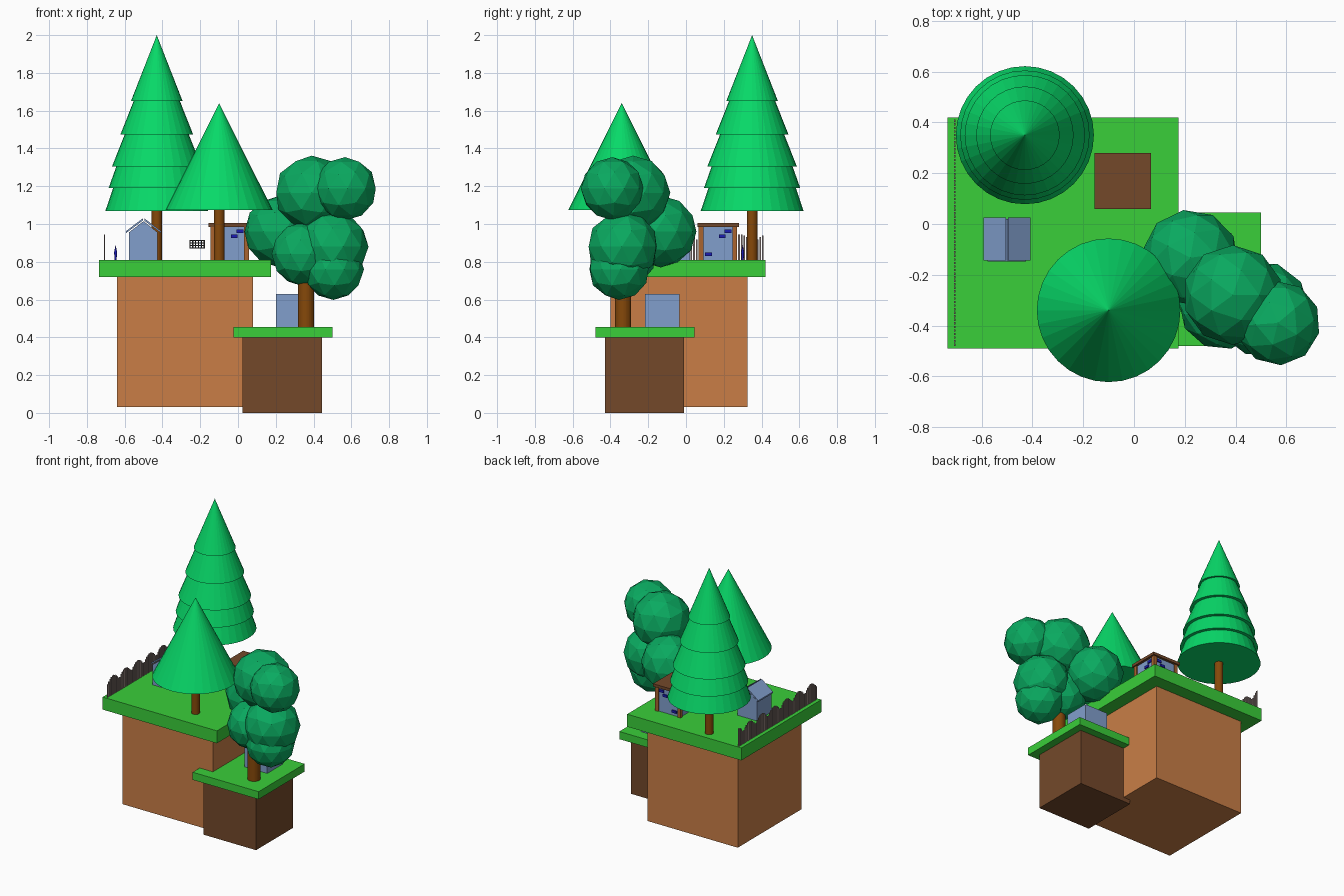
import bpy, math
from mathutils import Vector

if "Cube" in bpy.data.objects:
    bpy.data.objects.remove(bpy.data.objects["Cube"])


def material(name, hex_color):
    rgb = [(int(hex_color[i:i + 2], 16) / 255) ** 2.2 for i in (0, 2, 4)]
    m = bpy.data.materials.new(name)
    m.diffuse_color = (*rgb, 1)
    m.use_nodes = True
    m.node_tree.nodes["Principled BSDF"].inputs["Base Color"].default_value = m.diffuse_color
    return m


CLAY = material("clay", "C87D48")
SOIL = material("soil", "734A2E")
GRASS = material("grass", "3CCD3C")
LEAF = material("leaf", "10D868")
BALL = material("round_leaf", "12A860")
BARK = material("bark", "854A12")
BLUE = material("pale_blue", "809DCB")
NAVY = material("navy", "2020B0")
POST = material("post", "A86432")
PICKET = material("picket", "8C7C78")
DARK = material("dark", "2A2A2A")


def mesh_object(name, verts, faces, mat):
    me = bpy.data.meshes.new(name)
    me.from_pydata(verts, [], faces)
    ob = bpy.data.objects.new(name, me)
    bpy.context.collection.objects.link(ob)
    me.materials.append(mat)
    return ob


def box(name, x, y, z, mat):
    verts = [(a, b, c) for a in x for b in y for c in z]
    faces = [(0, 1, 3, 2), (4, 6, 7, 5), (0, 4, 5, 1),
             (2, 3, 7, 6), (0, 2, 6, 4), (1, 5, 7, 3)]
    return mesh_object(name, verts, faces, mat)


def cone(name, x, y, z0, z1, r0, r1, mat):
    bpy.ops.mesh.primitive_cone_add(vertices=32, radius1=r0, radius2=r1,
                                    depth=z1 - z0, location=(x, y, (z0 + z1) / 2))
    ob = bpy.context.object
    ob.name = name
    ob.data.materials.append(mat)
    return ob


def prism(name, profile, y0, y1, mat):
    n = len(profile)
    verts = [(x, y0, z) for x, z in profile] + [(x, y1, z) for x, z in profile]
    faces = [tuple(range(n)), tuple(range(2 * n - 1, n - 1, -1))]
    faces += [(i, i + n, (i + 1) % n + n, (i + 1) % n) for i in range(n)]
    return mesh_object(name, verts, faces, mat)


# Two stepped land blocks with overhanging grass
box("large_earth", (-0.64, 0.08), (-0.40, 0.325), (0.03, 0.72), CLAY)
box("large_grass", (-0.735, 0.175), (-0.49, 0.42), (0.72, 0.81), GRASS)
box("small_earth", (0.025, 0.445), (-0.43, -0.01), (0, 0.40), SOIL)
box("small_grass", (-0.025, 0.50), (-0.48, 0.045), (0.40, 0.455), GRASS)

# Tall pine with five overlapping tiers
cone("tall_pine_trunk", -0.43, 0.35, 0.81, 1.10, 0.028, 0.028, BARK)
for i, (z, r, top) in enumerate([(1.07, 0.272, 1.88), (1.19, 0.255, 1.91),
                                 (1.305, 0.237, 1.90), (1.475, 0.192, 1.96),
                                 (1.65, 0.137, 2.0)]):
    cone(f"tall_pine_tier_{i + 1}", -0.43, 0.35, z, top, r, 0, LEAF)

# Short pine
cone("short_pine_trunk", -0.10, -0.34, 0.81, 1.10, 0.028, 0.028, BARK)
cone("short_pine_crown", -0.10, -0.34, 1.075, 1.64, 0.283, 0, LEAF)

# Round tree with faceted leaf balls
cone("round_tree_trunk", 0.36, -0.333, 0.455, 0.90, 0.043, 0.043, BARK)
for i, (x, y, z, r) in enumerate([(0.39, -0.28, 1.165, 0.197), (0.567, -0.39, 1.187, 0.167),
                                  (0.222, -0.133, 0.96, 0.190), (0.347, -0.325, 0.84, 0.170),
                                  (0.503, -0.335, 0.88, 0.188), (0.505, -0.355, 0.76, 0.162)]):
    bpy.ops.mesh.primitive_ico_sphere_add(subdivisions=2, radius=r, location=(x, y, z),
                                          rotation=(0, 0, i * 0.7))
    ob = bpy.context.object
    ob.name = f"leaf_ball_{i + 1}"
    ob.data.materials.append(BALL)

# Gabled hut with two roof slabs
prism("hut_body", [(-0.578, 0.81), (-0.425, 0.81), (-0.425, 0.955), (-0.50, 1.015),
                   (-0.578, 0.955)], -0.148, 0.02, BLUE)
for name, s in (("hut_roof_left", -1), ("hut_roof_right", 1)):
    prism(name, [(-0.50 + s * dx, z) for dx, z in
                 ((0.093, 0.952), (0.093, 0.962), (0.004, 1.03), (0.004, 1.018))],
          -0.143, 0.025, BLUE)

# Flat-roofed cabin with corner posts and small windows on every side
X0, X1, Y0, Y1 = -0.145, 0.057, 0.067, 0.27
box("cabin_walls", (X0 + 0.008, X1 - 0.008), (Y0 + 0.008, Y1 - 0.008), (0.81, 0.985), BLUE)
box("cabin_roof", (-0.155, 0.067), (0.06, 0.28), (0.985, 1.005), SOIL)
for i, x in enumerate((X0, X1 - 0.025)):
    for j, y in enumerate((Y0, Y1 - 0.025)):
        box(f"cabin_post_{i}{j}", (x, x + 0.025), (y, y + 0.025), (0.81, 0.985), POST)
for i, (u, z) in enumerate([(0.155, 0.962), (0.125, 0.935), (0.052, 0.84)]):
    for side, y in (("front", Y0), ("back", Y1 - 0.01)):
        box(f"cabin_window_{side}_{i}", (X0 + u - 0.018, X0 + u + 0.018), (y, y + 0.01),
            (z - 0.009, z + 0.009), NAVY)
    for side, x in (("left", X0), ("right", X1 - 0.01)):
        box(f"cabin_window_{side}_{i}", (x, x + 0.01), (Y0 + u - 0.018, Y0 + u + 0.018),
            (z - 0.009, z + 0.009), NAVY)

# Blue shed on the lower step
box("lower_shed", (0.202, 0.385), (-0.217, -0.035), (0.455, 0.63), BLUE)

# Picket fence in scalloped groups along the left edge
for i in range(64):
    y = -0.48 + i * 0.014
    h = 0.085 + 0.05 * math.sin(math.pi * (i % 10 + 0.5) / 10)
    box(f"fence_picket_{i + 1}", (-0.709, -0.704), (y, y + 0.009), (0.81, 0.81 + h), PICKET)

# Small grille made of crossing bars
for i in range(6):
    x = -0.258 + i * 0.0152
    box(f"grille_bar_{i + 1}", (x, x + 0.006), (-0.205, -0.195), (0.87, 0.915), DARK)
for i in range(4):
    z = 0.87 + i * 0.013
    box(f"grille_rail_{i + 1}", (-0.258, -0.176), (-0.205, -0.195), (z, z + 0.006), DARK)

# Slender marker under the tall pine
cone("marker_base", -0.648, 0.30, 0.81, 0.85, 0.005, 0.008, NAVY)
cone("marker_tip", -0.648, 0.30, 0.85, 0.89, 0.008, 0, NAVY)
